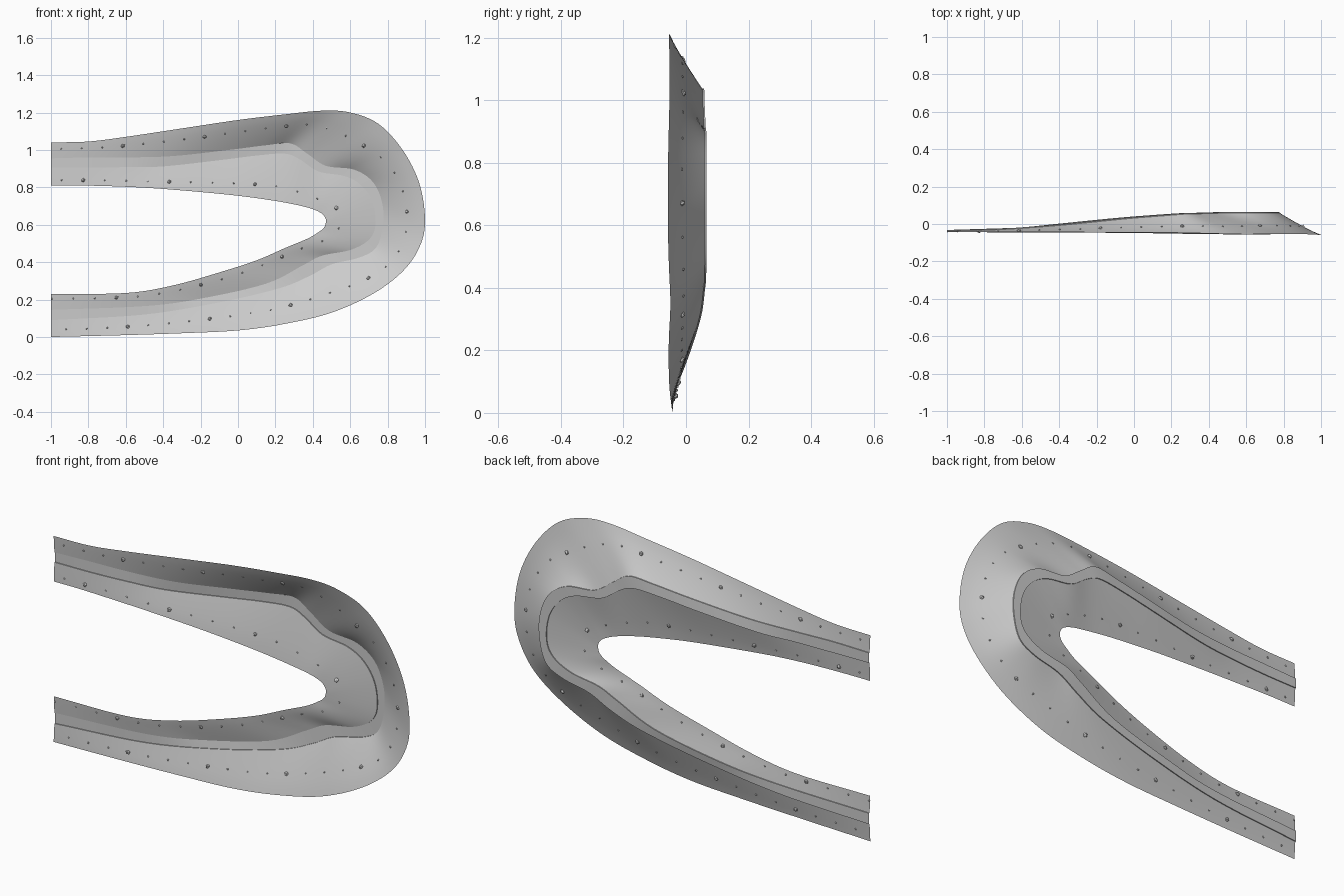
import bpy, bmesh, random
from mathutils import Vector

if "Cube" in bpy.data.objects:
    bpy.data.objects.remove(bpy.data.objects["Cube"])

random.seed(4)
SUB = 6

# Guide lines (x, z) running from the upper left end, round the bend, to the lower left end
OUTER = [(-1, 1.04), (-.8, 1.045), (-.6, 1.07), (-.3, 1.115), (0, 1.16), (.25, 1.19), (.45, 1.21),
         (.6, 1.2), (.75, 1.14), (.88, 1.0), (.97, .82), (1, .62), (.97, .48), (.88, .35),
         (.72, .23), (.5, .13), (.25, .07), (0, .035), (-.3, .02), (-.6, .01), (-1, 0)]
BANK_OUT = [(-1, .955), (-.8, .96), (-.6, .96), (-.35, .967), (-.05, 1.0), (.15, 1.025), (.28, 1.035),
            (.37, .98), (.47, .915), (.62, .895), (.72, .83), (.77, .72), (.775, .6), (.74, .48),
            (.65, .425), (.5, .388), (.38, .325), (.22, .26), (-.1, .185), (-.5, .12), (-1, .09)]
BANK_IN = [(-1, .905), (-.8, .905), (-.6, .908), (-.4, .912), (-.1, .945), (.1, .97), (.25, .98),
           (.33, .95), (.43, .885), (.57, .86), (.66, .81), (.72, .72), (.735, .6), (.7, .52),
           (.6, .465), (.45, .435), (.35, .385), (.15, .285), (-.2, .205), (-.5, .165), (-1, .145)]
INNER = [(-1, .81), (-.85, .81), (-.65, .805), (-.45, .795), (-.2, .775), (0, .755), (.15, .735),
         (.27, .715), (.38, .69), (.44, .665), (.465, .64), (.47, .615), (.46, .585), (.43, .56),
         (.37, .525), (.25, .475), (.1, .41), (-.1, .345), (-.35, .275), (-.6, .235), (-1, .23)]
# Depth (y) of the outer rim, channel floor and inner rim
Y_OUT = [-.043, -.043, -.043, -.044, -.045, -.047, -.052, -.055, -.053, -.053, -.057,
         -.058, -.055, -.05, -.055, -.055, -.052, -.048, -.046, -.045, -.043]
Y_BED = [-.032, -.028, -.018, .002, .032, .048, .058, .06, .063, .065, .065,
         .065, .065, .065, .064, .06, .052, .035, .01, -.015, -.032]
Y_IN = [-.042, -.041, -.04, -.034, -.02, -.01, 0, .008, .02, .028, .03,
        .03, .03, .028, .02, .01, 0, -.015, -.027, -.036, -.042]


def smooth_line(line, depth):
    """Catmull-Rom resampling of a guide line"""
    p = [Vector((x, y, z)) for (x, z), y in zip(line, depth)]
    p = [2 * p[0] - p[1]] + p + [2 * p[-1] - p[-2]]
    out = []
    for i in range(1, len(p) - 2):
        a, b, c, d = p[i - 1:i + 3]
        for k in range(SUB):
            t = k / SUB
            out.append(.5 * (2 * b + (c - a) * t + (2 * a - 5 * b + 4 * c - d) * t * t
                             + (3 * b - a - 3 * c + d) * t ** 3))
    return out + [p[-2]]


def slope(rim, bank, f):
    """Point on the valley side, f = 0 at the rim and 1 at the bank"""
    v = rim.lerp(bank, f)
    v.y = rim.y + (bank.y - rim.y) * f ** 1.12
    return v


def make_object(name, bm, angle):
    me = bpy.data.meshes.new(name)
    bm.to_mesh(me)
    bm.free()
    ob = bpy.data.objects.new(name, me)
    bpy.context.collection.objects.link(ob)
    bpy.ops.object.select_all(action='DESELECT')
    ob.select_set(True)
    bpy.context.view_layer.objects.active = ob
    bpy.ops.object.shade_smooth_by_angle(angle=angle)
    return ob


def ribbon(name, rows, angle=.6):
    """Sheet through matching rows of points, facing the front"""
    bm = bmesh.new()
    grid = [[bm.verts.new(v) for v in row] for row in rows]
    for r, s in zip(grid, grid[1:]):
        for i in range(len(r) - 1):
            bm.faces.new((r[i], s[i], s[i + 1], r[i + 1]))
    return make_object(name, bm, angle)


outer, inner = smooth_line(OUTER, Y_OUT), smooth_line(INNER, Y_IN)
bed_out, bed_in = smooth_line(BANK_OUT, Y_BED), smooth_line(BANK_IN, Y_BED)
lip = Vector((0, -.005, 0))
bank_out, bank_in = [v + lip for v in bed_out], [v + lip for v in bed_in]

# Valley sides and the sunken channel between them
STEPS = [0, .15, .3, .45, .6, .75, .9, 1]
ribbon("outer_slope", [[slope(o, b, f) for o, b in zip(outer, bank_out)] for f in STEPS])
ribbon("inner_slope", [[slope(o, b, f) for o, b in zip(inner, bank_in)] for f in reversed(STEPS)])
ribbon("channel", [bank_out, bed_out, bed_in, bank_in])


def stones(name, rims, banks, f, spacing, phase):
    """Small stones spread evenly along one valley side, every fourth one larger"""
    line = [slope(r, b, f) for r, b in zip(rims, banks)]
    bm = bmesh.new()
    travelled, target, n = 0, spacing * .5, phase
    for a, b in zip(line, line[1:]):
        seg = (b - a).length
        while travelled + seg >= target:
            v = a.lerp(b, (target - travelled) / seg)
            size = .011 if n % 4 == 0 else .005
            new = bmesh.ops.create_icosphere(bm, subdivisions=1, radius=size)["verts"]
            for w in new:
                w.co = w.co * random.uniform(.8, 1.15) + v
            target += spacing
            n += 1
        travelled += seg
    make_object(name, bm, .3)


stones("outer_stones", outer, bank_out, .42, .11, 1)
stones("inner_stones", inner, bank_in, .3, .115, 3)
